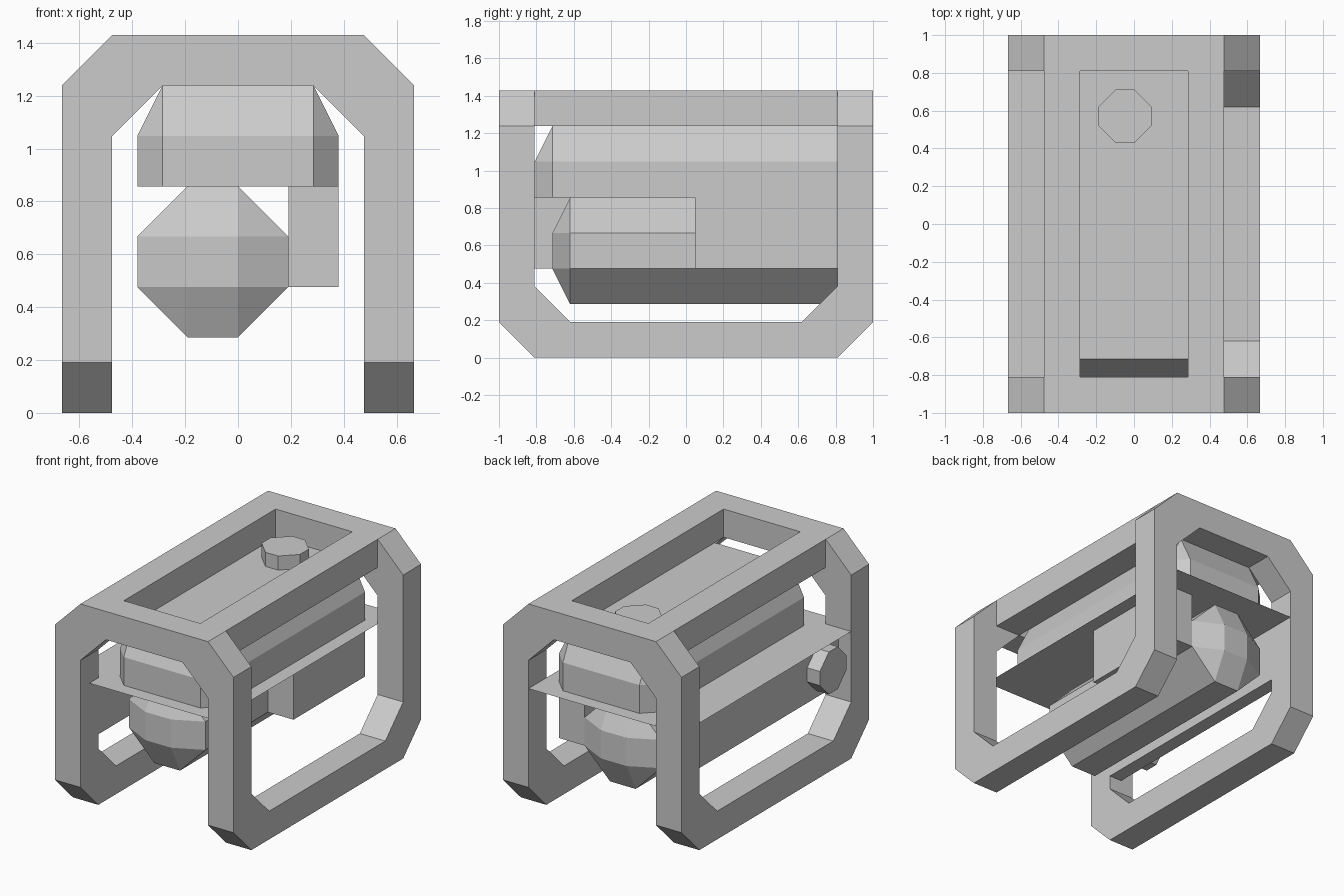
import bpy, bmesh
from mathutils import Vector

if "Cube" in bpy.data.objects:
    bpy.data.objects.remove(bpy.data.objects["Cube"])

U = 2 / 21  # model grid step; all part sizes below are in steps


def finish(bm, name):
    bmesh.ops.recalc_face_normals(bm, faces=bm.faces)
    bmesh.ops.scale(bm, vec=(U, U, U), verts=bm.verts)
    me = bpy.data.meshes.new(name)
    bm.to_mesh(me)
    bm.free()
    ob = bpy.data.objects.new(name, me)
    bpy.context.collection.objects.link(ob)
    return ob


def prism(bm, pts, place, a, b):
    """Extrude a 2D outline from depth a to b; place(p, q, depth) gives xyz."""
    f = bm.faces.new([bm.verts.new(place(p, q, a)) for p, q in pts])
    r = bmesh.ops.extrude_face_region(bm, geom=[f], use_keep_orig=True)
    move = Vector(place(0, 0, b)) - Vector(place(0, 0, a))
    bmesh.ops.translate(bm, vec=move, verts=[v for v in r["geom"] if isinstance(v, bmesh.types.BMVert)])


def box(bm, x0, x1, y0, y1, z0, z1):
    prism(bm, [(x0, y0), (x1, y0), (x1, y1), (x0, y1)], along_z, z0, z1)


def hull(name, pts):
    bm = bmesh.new()
    for p in pts:
        bm.verts.new(p)
    bmesh.ops.convex_hull(bm, input=bm.verts[:])
    bmesh.ops.dissolve_limit(bm, angle_limit=0.02, verts=bm.verts[:], edges=bm.edges[:])
    return finish(bm, name)


def along_x(p, q, d): return (d, p, q)
def along_y(p, q, d): return (p, d, q)
def along_z(p, q, d): return (p, q, d)


def octagon(cx, cy, s):
    ring = [(1, 3), (3, 1), (3, -1), (1, -3), (-1, -3), (-3, -1), (-3, 1), (-1, 3)]
    return [(cx + p * s, cy + q * s) for p, q in ring]


# tube frame: two end arches joined by two curved-up skids and two top rails
bm = bmesh.new()
arch = [(-7, 4), (-7, 13), (-5, 15), (5, 15), (7, 13), (7, 4),
        (5, 4), (5, 11), (3, 13), (-3, 13), (-5, 11), (-5, 4)]
skid = [(-10.5, 4), (-10.5, 2), (-8.5, 0), (8.5, 0), (10.5, 2), (10.5, 4),
        (8.5, 4), (6.5, 2), (-6.5, 2), (-8.5, 4)]
prism(bm, arch, along_y, -10.5, -8.5)
prism(bm, arch, along_y, 8.5, 10.5)
prism(bm, skid, along_x, -7, -5)
prism(bm, skid, along_x, 5, 7)
bmesh.ops.remove_doubles(bm, verts=bm.verts[:], dist=1e-3)
inner = [f for f in bm.faces if all(abs(v.co.z - 4) < 1e-3 for v in f.verts)]
bmesh.ops.delete(bm, geom=inner, context='FACES')
for s in (-1, 1):
    box(bm, min(3 * s, 5 * s), max(3 * s, 5 * s), -8.5, 8.5, 13, 15)
finish(bm, "frame")

# thin mounting deck
bm = bmesh.new()
bm.faces.new([bm.verts.new(p) for p in ((-7, -9.5, 9), (5, -9.5, 9), (5, 10.5, 9), (-7, 10.5, 9))])
finish(bm, "deck")

# fuel tank with chamfered top and ends
tank = [(s * 4, y, z) for s in (-1, 1) for y in (-7.5, 8.5) for z in (9, 11)]
tank += [(s * 3, y, z) for s in (-1, 1) for y in (-8.5, 9.5) for z in (9, 11)]
tank += [(s * 3, y, 13) for s in (-1, 1) for y in (-7.5, 8.5)]
hull("fuel_tank", tank)

# eight-sided motor with domed ends
motor = [(p, y, q) for p, q in octagon(-1, 6, 1) for y in (-6.5, 8.5)]
motor += [(p, y, q) for p in (-2, 0) for q in (5, 7) for y in (-7.5, 9.5)]
hull("motor", motor)

# side block and control panel
bm = bmesh.new()
box(bm, 2, 4, 0.5, 8.5, 5, 9)
finish(bm, "side_block")
bm = bmesh.new()
box(bm, -6, -5, -8.5, 8.5, 5, 9)
finish(bm, "control_panel")

# fuel cap and panel knob
bm = bmesh.new()
prism(bm, octagon(-0.5, 6, 0.5), along_z, 13, 14)
finish(bm, "fuel_cap")
bm = bmesh.new()
prism(bm, octagon(-6.5, 7, 0.5), along_x, -6, -7)
finish(bm, "panel_knob")
